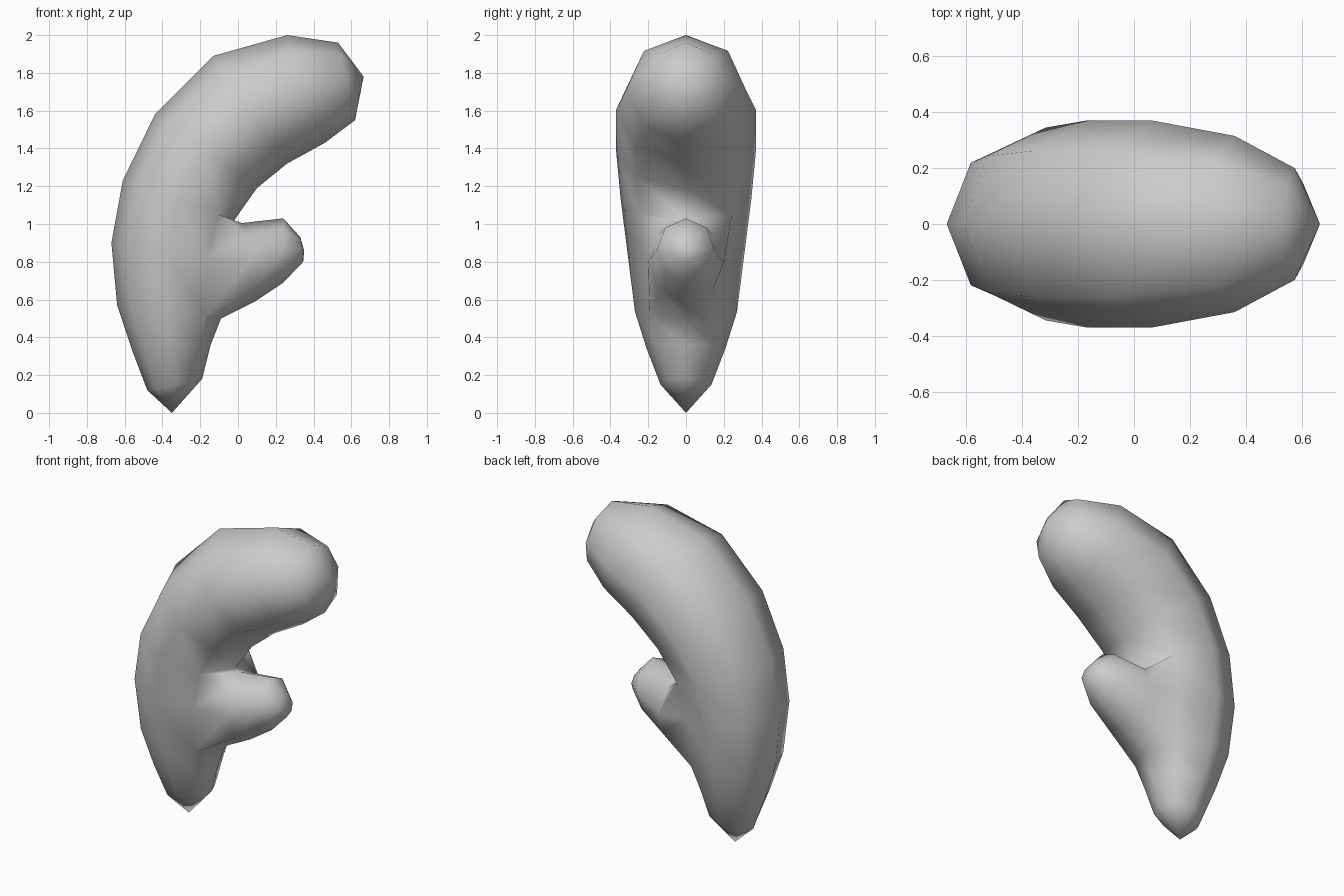
import bpy, bmesh, math
from mathutils import Vector

if "Cube" in bpy.data.objects:
    bpy.data.objects.remove(bpy.data.objects["Cube"])

SIDES = 8
bm = bmesh.new()


def make_rings(sections):
    """Elliptical vertex rings from (outer x, z, inner x, z, half depth)."""
    rings = []
    for ox, oz, ix, iz, depth in sections:
        outer, inner = Vector((ox, 0, oz)), Vector((ix, 0, iz))
        mid, half = (outer + inner) / 2, (outer - inner) / 2
        angles = [2 * math.pi * i / SIDES for i in range(SIDES)]
        rings.append([bm.verts.new(mid + half * math.cos(a) + Vector((0, depth * math.sin(a), 0)))
                      for a in angles])
    return rings


def skin(rings):
    for a, b in zip(rings, rings[1:]):
        for i in range(SIDES):
            j = (i + 1) % SIDES
            bm.faces.new((a[i], b[i], b[j], a[j]))


def tip(ring, x, z):
    v = bm.verts.new((x, 0, z))
    for i in range(SIDES):
        bm.faces.new((v, ring[i], ring[(i + 1) % SIDES]))


# Curved main body, from pointed foot to rounded head
body = make_rings([
    (-0.48, 0.12, -0.19, 0.18, 0.135),
    (-0.56, 0.33, -0.145, 0.36, 0.21),
    (-0.64, 0.57, -0.09, 0.50, 0.27),
    (-0.67, 0.90, -0.08, 0.80, 0.31),
    (-0.61, 1.23, -0.02, 1.02, 0.345),
    (-0.44, 1.58, 0.10, 1.19, 0.37),
    (-0.13, 1.89, 0.26, 1.32, 0.37),
    (0.26, 2.00, 0.46, 1.43, 0.315),
    (0.53, 1.96, 0.62, 1.55, 0.20),
])
skin(body)
tip(body[0], -0.35, 0.0)
tip(body[-1], 0.665, 1.78)

# Open the inner side of the body and grow the short branch from the hole
low, mid, high = body[2:5]
hole = [high[4], high[3], mid[3], low[3], low[4], low[5], mid[5], high[5]]
bmesh.ops.delete(bm, geom=[mid[4]], context='VERTS')
branch = make_rings([
    (0.02, 1.005, 0.09, 0.59, 0.20),
    (0.24, 1.03, 0.24, 0.69, 0.155),
    (0.33, 0.93, 0.345, 0.80, 0.075),
])
skin([hole] + branch)
tip(branch[-1], 0.35, 0.86)

bmesh.ops.recalc_face_normals(bm, faces=bm.faces)
mesh = bpy.data.meshes.new("curved_body_with_branch")
bm.to_mesh(mesh)
bm.free()
mesh.shade_smooth()
obj = bpy.data.objects.new("curved_body_with_branch", mesh)
bpy.context.collection.objects.link(obj)
